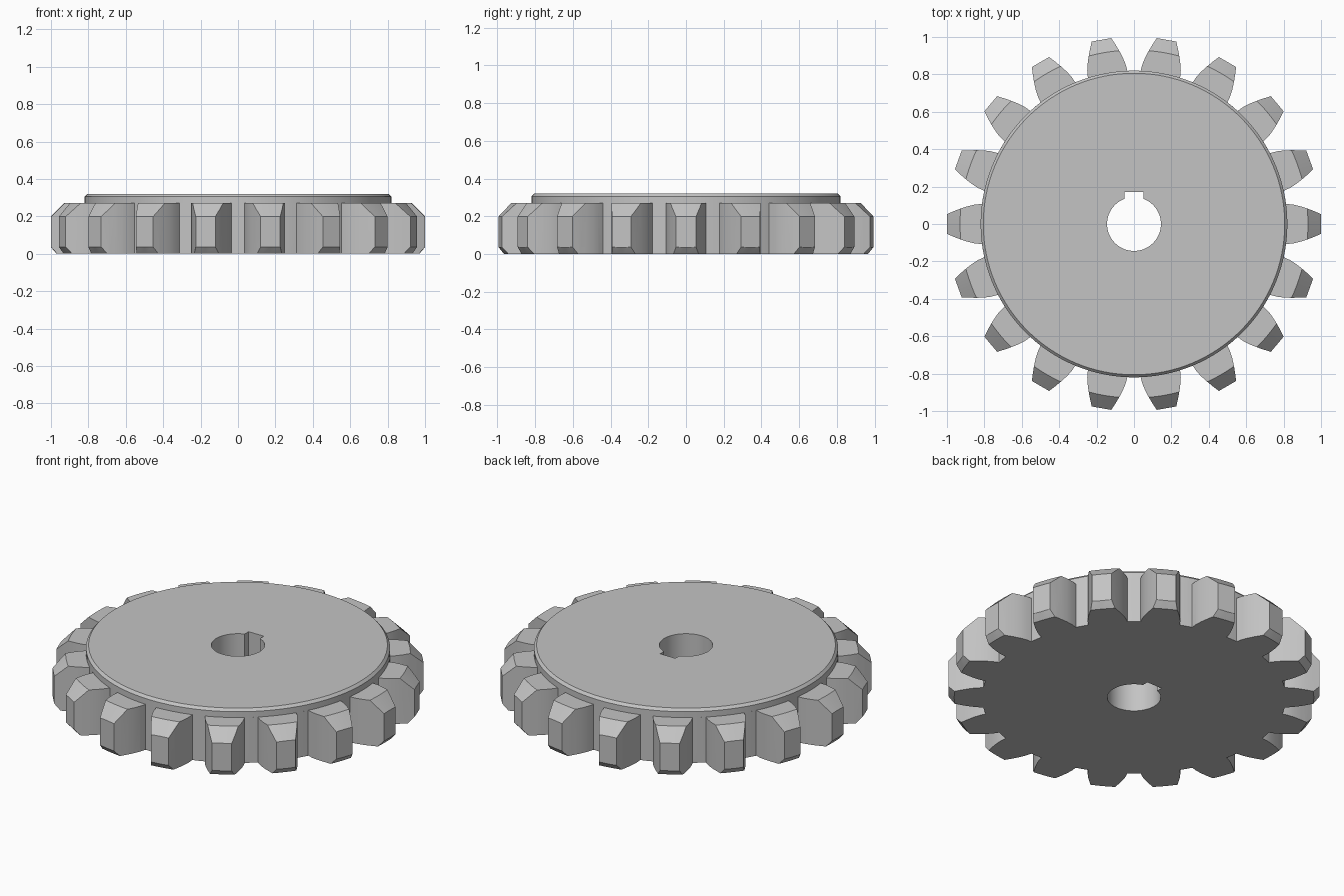
import bpy, bmesh
from math import radians, pi
from mathutils import Matrix, Vector

TEETH = 18
ROOT = 0.82

cube = bpy.data.objects.get("Cube")
if cube:
    bpy.data.objects.remove(cube, do_unlink=True)

steel = bpy.data.materials.new("light grey steel")
steel.use_nodes = True
grey = (0.55, 0.55, 0.55, 1)
steel.diffuse_color = grey
steel.node_tree.nodes["Principled BSDF"].inputs["Base Color"].default_value = grey


def make_object(name, bm):
    bmesh.ops.recalc_face_normals(bm, faces=bm.faces)
    mesh = bpy.data.meshes.new(name)
    bm.to_mesh(mesh)
    bm.free()
    mesh.materials.append(steel)
    obj = bpy.data.objects.new(name, mesh)
    bpy.context.collection.objects.link(obj)
    return obj


def prism(name, outline, z0, z1):
    """Extrude a closed 2D outline between two heights."""
    bm = bmesh.new()
    face = bm.faces.new([bm.verts.new((p[0], p[1], z0)) for p in outline])
    ext = bmesh.ops.extrude_face_region(bm, geom=[face])["geom"]
    bmesh.ops.translate(bm, vec=(0, 0, z1 - z0),
                        verts=[g for g in ext if isinstance(g, bmesh.types.BMVert)])
    return make_object(name, bm)


def lathe(name, profile, steps):
    """Revolve an open (radius, height) profile and cap both ends."""
    bm = bmesh.new()
    rings = []
    for r, z in profile:
        rings.append([bm.verts.new(Matrix.Rotation(2 * pi * i / steps, 3, 'Z') @ Vector((r, 0, z)))
                      for i in range(steps)])
    for a, b in zip(rings, rings[1:]):
        for i in range(steps):
            j = (i + 1) % steps
            bm.faces.new((a[i], a[j], b[j], b[i]))
    bm.faces.new(rings[0])
    bm.faces.new(rings[-1])
    return make_object(name, bm)


def boolean(obj, tool, operation):
    mod = obj.modifiers.new(operation.title(), 'BOOLEAN')
    mod.object = tool
    mod.operation = operation
    mod.solver = 'EXACT'
    bpy.context.view_layer.objects.active = obj
    bpy.ops.object.modifier_apply(modifier=mod.name)
    bpy.data.objects.remove(tool, do_unlink=True)


# Toothed outline: convex flanks, flat tips, arcs at the root
flank = [(0.813, 0.107), (0.85, 0.104), (0.885, 0.096), (0.92, 0.085),
         (0.96, 0.07), (1.0, 0.053)]
tooth = [(r, -t) for r, t in flank] + [(r, t) for r, t in reversed(flank)]
outline = []
for k in range(TEETH):
    turn = Matrix.Rotation(2 * pi * k / TEETH, 2)
    outline += [turn @ Vector(p) for p in tooth]
    outline.append(Matrix.Rotation(2 * pi * (k + 0.5) / TEETH, 2) @ Vector((ROOT, 0)))
gear = prism("toothed_wheel", outline, 0, 0.27)

# Chamfer the tooth ends top and bottom
envelope = lathe("chamfer_envelope", [(0.97, 0), (1.0, 0.035), (1.01, 0.05), (1.01, 0.19),
                                      (1.0, 0.2), (0.93, 0.27), (0.93, 0.3)], 180)
boolean(gear, envelope, 'INTERSECT')

# Raised hub disc with a small edge chamfer
hub = lathe("hub_disc", [(ROOT, 0.1), (ROOT, 0.305), (0.806, 0.32)], 128)
boolean(gear, hub, 'UNION')

# Shaft bore and keyway
bore = lathe("bore_cutter", [(0.144, -0.1), (0.144, 0.5)], 64)
boolean(gear, bore, 'DIFFERENCE')
key = prism("keyway_cutter", [(-0.05, 0), (0.05, 0), (0.05, 0.172), (-0.05, 0.172)], -0.1, 0.5)
boolean(gear, key, 'DIFFERENCE')

bpy.ops.object.select_all(action='DESELECT')
gear.select_set(True)
bpy.context.view_layer.objects.active = gear
bpy.ops.object.shade_smooth_by_angle(angle=radians(25))
